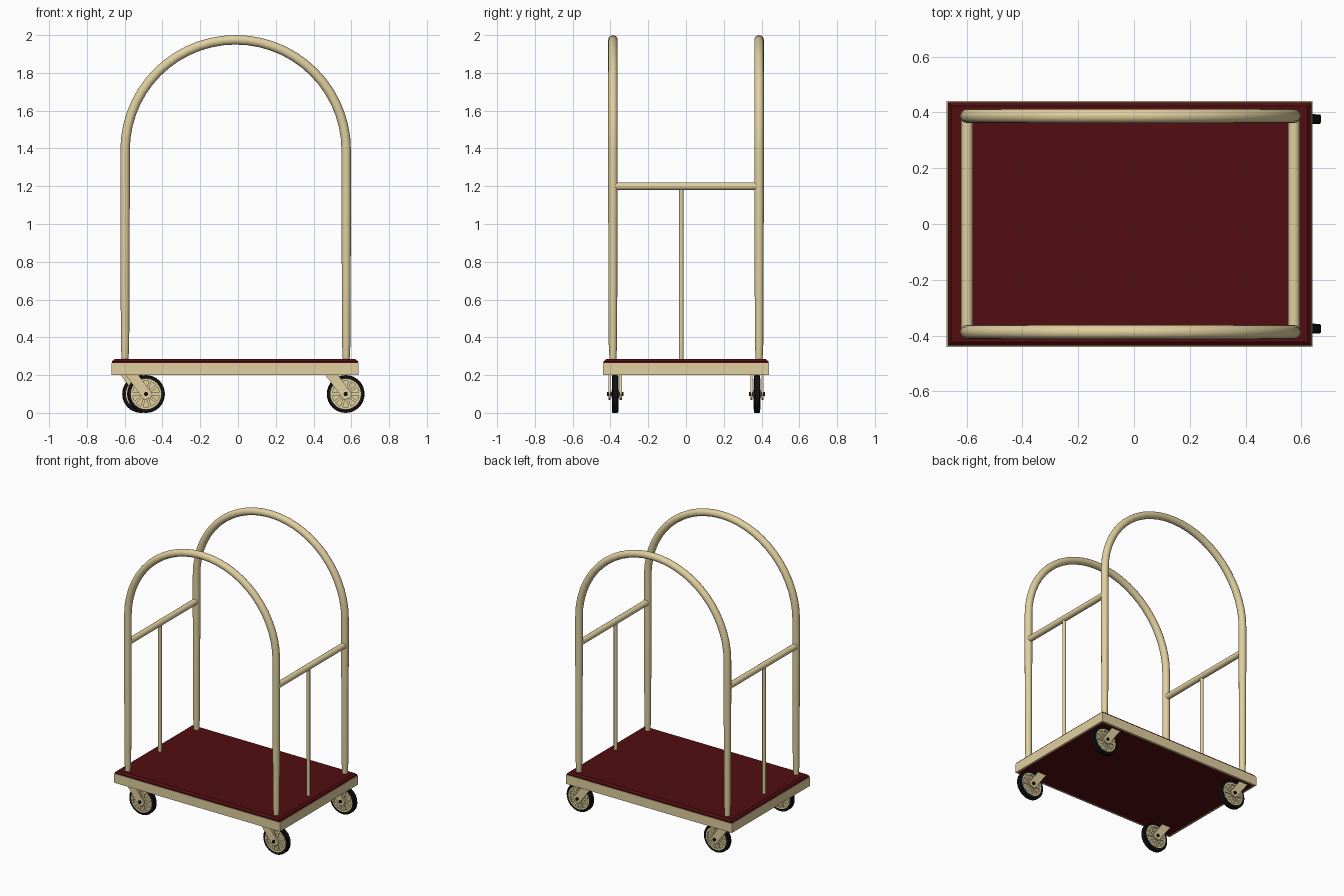
import bpy, bmesh, math
from mathutils import Matrix, Vector

if "Cube" in bpy.data.objects:
    bpy.data.objects.remove(bpy.data.objects["Cube"])


def material(name, rgb):
    m = bpy.data.materials.new(name)
    m.diffuse_color = (*rgb, 1)
    m.use_nodes = True
    m.node_tree.nodes["Principled BSDF"].inputs["Base Color"].default_value = m.diffuse_color
    return m


BRASS = material("brass", (0.75, 0.63, 0.35))
RED = material("red_carpet", (0.085, 0.004, 0.005))
BLACK = material("black_rubber", (0.006, 0.006, 0.006))

CX, HALF_X, HALF_Y = -0.016, 0.655, 0.44      # deck centre and half sizes
POST_X = (-0.598, 0.573)                      # arch leg positions
ARCH_Y = 0.387


def finish(bm, name, mat, smooth=True):
    bmesh.ops.recalc_face_normals(bm, faces=bm.faces)
    me = bpy.data.meshes.new(name)
    bm.to_mesh(me)
    bm.free()
    me.materials.append(mat)
    ob = bpy.data.objects.new(name, me)
    bpy.context.collection.objects.link(ob)
    if smooth:
        bpy.ops.object.select_all(action='DESELECT')
        ob.select_set(True)
        bpy.context.view_layer.objects.active = ob
        bpy.ops.object.shade_smooth_by_angle(angle=math.radians(35))
    return ob


def loft(bm, rings, caps=True, closed=False):
    """Skin a list of vertex-position rings with quads."""
    vs = [[bm.verts.new(p) for p in r] for r in rings]
    n = len(vs[0])
    pairs = list(zip(vs, vs[1:])) + ([(vs[-1], vs[0])] if closed else [])
    for a, b in pairs:
        for i in range(n):
            bm.faces.new((a[i], a[(i + 1) % n], b[(i + 1) % n], b[i]))
    if caps and not closed:
        bm.faces.new(vs[0])
        bm.faces.new(vs[-1])


def rod(name, a, b, r, mat=BRASS, sides=16):
    a, b = Vector(a), Vector(b)
    rot = (b - a).to_track_quat('Z', 'Y').to_matrix()
    ring = [rot @ Vector((r * math.cos(t), r * math.sin(t), 0))
            for t in (2 * math.pi * i / sides for i in range(sides))]
    bm = bmesh.new()
    loft(bm, [[a + p for p in ring], [b + p for p in ring]])
    return finish(bm, name, mat)


def rect(inset, z):
    x, y = HALF_X - inset, HALF_Y - inset
    return [(CX - x, -y, z), (CX + x, -y, z), (CX + x, y, z), (CX - x, y, z)]


def lathe(bm, profile, centre, sides=32):
    """Revolve a closed (radius, y) profile about the y axis."""
    rings = []
    for r, y in profile:
        rings.append([Vector(centre) + Vector((r * math.cos(t), y, r * math.sin(t)))
                      for t in (2 * math.pi * i / sides for i in range(sides))])
    loft(bm, rings, closed=True)


# Deck: brass rim around a carpeted board with a bevelled top edge
bm = bmesh.new()
loft(bm, [rect(0, 0.2), rect(0, 0.265), rect(0.012, 0.265), rect(0.012, 0.2)], closed=True)
finish(bm, "deck_rim", BRASS, False)
bm = bmesh.new()
loft(bm, [rect(0.012, 0.201), rect(0.012, 0.265), rect(0.004, 0.265),
          rect(0.004, 0.273), rect(0.018, 0.285)])
finish(bm, "carpet_deck", RED, False)


# Arches: one tube each, legs tapering towards the deck
def arch(name, y):
    cx = sum(POST_X) / 2
    R = (POST_X[1] - POST_X[0]) / 2
    zc = 1.975 - R
    leg = [(0.28, 0.018), (0.36, 0.022), (1.1, 0.025)]
    path = [(cx - R, z, r, 0) for z, r in leg]
    for i in range(29):
        t = math.pi * i / 28
        path.append((cx - R * math.cos(t), zc + R * math.sin(t), 0.025, t))
    path += [(cx + R, z, r, math.pi) for z, r in reversed(leg)]
    rings = []
    for x, z, r, t in path:
        nx, nz = -math.cos(t), math.sin(t)
        rings.append([(x + r * nx * math.cos(a), y + r * math.sin(a), z + r * nz * math.cos(a))
                      for a in (2 * math.pi * k / 16 for k in range(16))])
    bm = bmesh.new()
    loft(bm, rings)
    finish(bm, name, BRASS)


arch("front_arch", -ARCH_Y)
arch("back_arch", ARCH_Y)

# End rails with a thin upright below each
for side, x in zip(("left", "right"), POST_X):
    rod(side + "_end_rail", (x, -ARCH_Y, 1.2), (x, ARCH_Y, 1.2), 0.021)
    rod(side + "_thin_upright", (x, -0.025, 0.28), (x, -0.025, 1.2), 0.012, sides=12)


# Casters: tyre, spoked wheel, raked fork plates and axle
def caster(name, x, y):
    c = Vector((x, y, 0.1))
    bm = bmesh.new()
    lathe(bm, [(0.08, -0.017), (0.096, -0.017), (0.1, -0.012),
               (0.1, 0.012), (0.096, 0.017), (0.08, 0.017)], c)
    finish(bm, name + "_tyre", BLACK)

    bm = bmesh.new()
    lathe(bm, [(0.004, -0.02), (0.022, -0.02), (0.022, -0.008), (0.07, -0.008),
               (0.07, -0.018), (0.081, -0.018), (0.081, 0.018), (0.07, 0.018),
               (0.07, 0.008), (0.022, 0.008), (0.022, 0.02), (0.004, 0.02)], c)
    for i in range(10):
        m = (Matrix.Translation(c) @ Matrix.Rotation(2 * math.pi * i / 10, 4, 'Y')
             @ Matrix.Translation((0.046, 0, 0)) @ Matrix.Diagonal((0.054, 0.032, 0.014, 1)))
        bmesh.ops.create_cube(bm, size=1, matrix=m)
    finish(bm, name + "_wheel", BRASS)

    outline = [(-0.109, 0.102), (-0.041, 0.102), (0.034, 0), (0.022, -0.022), (-0.01, -0.032)]
    bm = bmesh.new()
    for s in (-1, 1):
        loft(bm, [[c + Vector((px, s * d, pz)) for px, pz in outline] for d in (0.024, 0.035)])
    finish(bm, name + "_fork", BRASS, False)
    rod(name + "_axle", c - Vector((0, 0.043, 0)), c + Vector((0, 0.043, 0)), 0.011, BLACK, 12)


caster("front_left", -0.487, -0.375)
caster("back_left", -0.513, 0.376)
caster("front_right", 0.57, -0.375)
caster("back_right", 0.57, 0.376)
